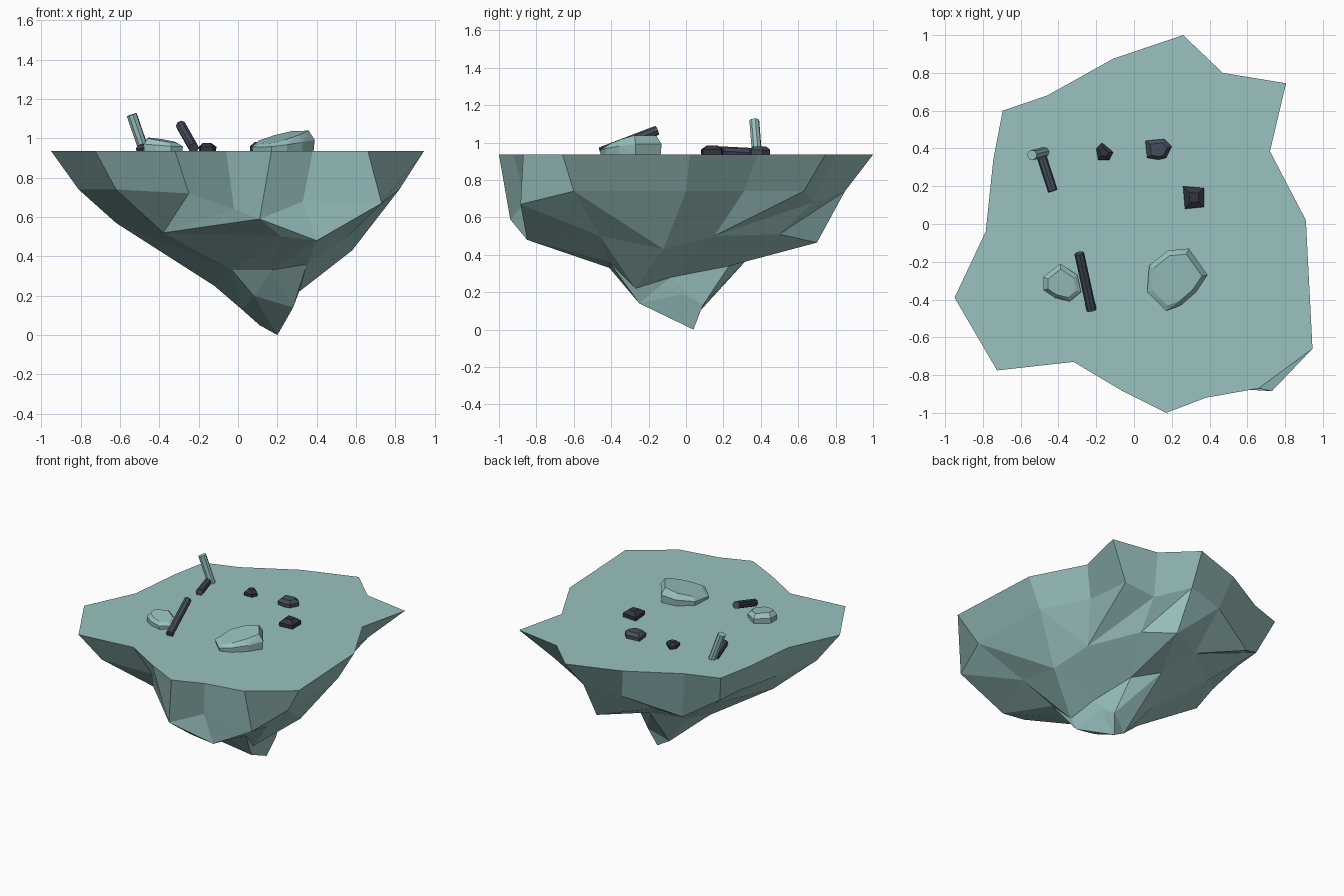
import bpy, bmesh, math
from mathutils import Vector

if "Cube" in bpy.data.objects:
    bpy.data.objects.remove(bpy.data.objects["Cube"])


def material(name, rgb):
    m = bpy.data.materials.new(name)
    m.diffuse_color = (*rgb, 1)
    m.use_nodes = True
    m.node_tree.nodes["Principled BSDF"].inputs["Base Color"].default_value = m.diffuse_color
    return m


TEAL = material("teal stone", (0.32, 0.54, 0.53))
SLATE = material("slate", (0.06, 0.075, 0.11))
DARK = material("dark slate", (0.033, 0.036, 0.052))
TOP = 0.935


def finish(bm, name, mat):
    bmesh.ops.recalc_face_normals(bm, faces=bm.faces[:])
    me = bpy.data.meshes.new(name)
    bm.to_mesh(me)
    bm.free()
    me.materials.append(mat)
    ob = bpy.data.objects.new(name, me)
    bpy.context.collection.objects.link(ob)
    return ob


def ring(bm, pts):
    """Vertices sorted by angle round their own centre, as (angle, vert)."""
    c = sum((Vector(p) for p in pts), Vector()) / len(pts)
    out = [(math.atan2(p[1] - c.y, p[0] - c.x), bm.verts.new(p)) for p in pts]
    return sorted(out, key=lambda t: t[0])


def stitch(bm, a, b):
    """Triangle band between two rings with different point counts."""
    i = j = 0
    na, nb = len(a), len(b)
    ang = lambda r, k: r[k % len(r)][0] + 2 * math.pi * (k // len(r))
    while i < na or j < nb:
        va, vb = a[i % na][1], b[j % nb][1]
        if j >= nb or (i < na and ang(a, i + 1) <= ang(b, j + 1)):
            i += 1
            bm.faces.new((va, a[i % na][1], vb))
        else:
            j += 1
            bm.faces.new((va, b[j % nb][1], vb))


# Floating island: flat jagged top, craggy rings tapering to a tip
rim = [(.26, 1), (.47, .80), (.805, .745), (.72, .385), (.91, .02), (.945, -.66),
       (.66, -.87), (.38, -.92), (.17, -1), (-.06, -.885), (-.32, -.73),
       (-.725, -.775), (-.95, -.39), (-.785, -.04), (-.745, .34), (-.695, .60),
       (-.46, .68), (-.11, .875)]
upper = [(.22, .85, .74), (.40, .68, .68), (.60, .63, .74), (.63, .31, .74),
         (.80, 0, .74), (.82, -.60, .74), (.73, -.885, .67), (.33, -.86, .68),
         (.11, -.94, .59), (-.02, -.82, .64), (-.25, -.62, .72), (-.62, -.66, .74),
         (-.81, -.33, .74), (-.70, -.04, .71), (-.64, .29, .72), (-.62, .50, .72),
         (-.42, .64, .60), (-.05, .80, .71)]
middle = [(.22, .70, .465), (.36, .50, .51), (.52, .15, .50), (.58, -.12, .43),
          (.56, -.46, .50), (.40, -.85, .48), (.22, -.85, .50),
          (-.38, -.42, .52), (-.62, -.11, .57), (-.42, .25, .55), (-.10, .50, .52)]
lower = [(.05, .34, .39), (.22, .23, .34), (.28, -.08, .28), (.31, -.27, .22),
         (.35, -.41, .36), (.17, -.41, .33), (-.03, -.38, .33), (-.12, -.10, .25),
         (-.08, .10, .29)]
neck = [(.24, .09, .13), (.26, -.02, .19), (.28, -.25, .14), (.08, -.30, .20),
        (.02, -.05, .13), (.11, .03, .05)]

bm = bmesh.new()
rim_verts = [bm.verts.new((x, y, TOP)) for x, y in rim]
bm.faces.new(rim_verts)
up_verts = [bm.verts.new(p) for p in upper]
n = len(rim)
for k in range(n):
    q = (k + 1) % n
    bm.faces.new((rim_verts[k], rim_verts[q], up_verts[q], up_verts[k]))
c = sum((v.co for v in up_verts), Vector()) / n
prev = sorted([(math.atan2(v.co.y - c.y, v.co.x - c.x), v) for v in up_verts],
              key=lambda t: t[0])
for pts in (middle, lower, neck):
    cur = ring(bm, pts)
    stitch(bm, prev, cur)
    prev = cur
tip = bm.verts.new((.20, .04, 0))
for k in range(len(prev)):
    bm.faces.new((prev[k][1], prev[(k + 1) % len(prev)][1], tip))
finish(bm, "island", TEAL)


# Rocks: convex hull of an outline, with a smaller tilted cap
def rock(name, outline, height, slope, cap, mat):
    bm = bmesh.new()
    cx = sum(p[0] for p in outline) / len(outline)
    cy = sum(p[1] for p in outline) / len(outline)
    for x, y in outline:
        dx, dy = x - cx, y - cy
        z = TOP + height + slope[0] * dx + slope[1] * dy
        bm.verts.new((cx + dx * .96, cy + dy * .96, TOP - .01))
        bm.verts.new((x, y, TOP + (z - TOP) * .55))
        bm.verts.new((cx + dx * cap, cy + dy * cap, z))
    bmesh.ops.convex_hull(bm, input=bm.verts[:])
    bmesh.ops.delete(bm, geom=[v for v in bm.verts if not v.link_faces], context='VERTS')
    finish(bm, name, mat)


rock("large_boulder", [(.07, -.36), (.08, -.22), (.18, -.14), (.29, -.13), (.39, -.27),
                       (.33, -.36), (.25, -.43), (.17, -.46)], .07, (.18, .12), .82, TEAL)
rock("small_boulder", [(-.48, -.35), (-.48, -.28), (-.39, -.21), (-.30, -.27),
                       (-.28, -.36), (-.34, -.41), (-.42, -.39)], .055, (-.12, .05), .75, TEAL)
rock("slate_rock", [(.06, .44), (.16, .45), (.20, .41), (.17, .35), (.13, .34),
                    (.07, .35)], .045, (0, 0), .65, SLATE)
rock("pebble", [(-.20, .40), (-.17, .43), (-.11, .38), (-.13, .34), (-.19, .34)],
     .04, (0, 0), .5, DARK)
rock("block_rock", [(.26, .20), (.37, .19), (.37, .09), (.27, .08)],
     .05, (0, 0), .45, DARK)


# Fallen poles: eight-sided cylinders between two points
def pole(name, a, b, radius, mat):
    a, b = Vector(a), Vector(b)
    bm = bmesh.new()
    bmesh.ops.create_cone(bm, cap_ends=True, segments=8, radius1=radius,
                          radius2=radius, depth=(b - a).length)
    bm.transform((b - a).to_track_quat('Z', 'Y').to_matrix().to_4x4())
    bmesh.ops.translate(bm, verts=bm.verts[:], vec=(a + b) / 2)
    finish(bm, name, mat)


pole("leaning_pole", (-.29, -.155, 1.065), (-.225, -.455, .95), .026, SLATE)
pole("upright_pole", (-.54, .365, 1.12), (-.475, .38, .93), .027, TEAL)
pole("lying_pole", (-.495, .375, .945), (-.43, .175, .955), .025, SLATE)
